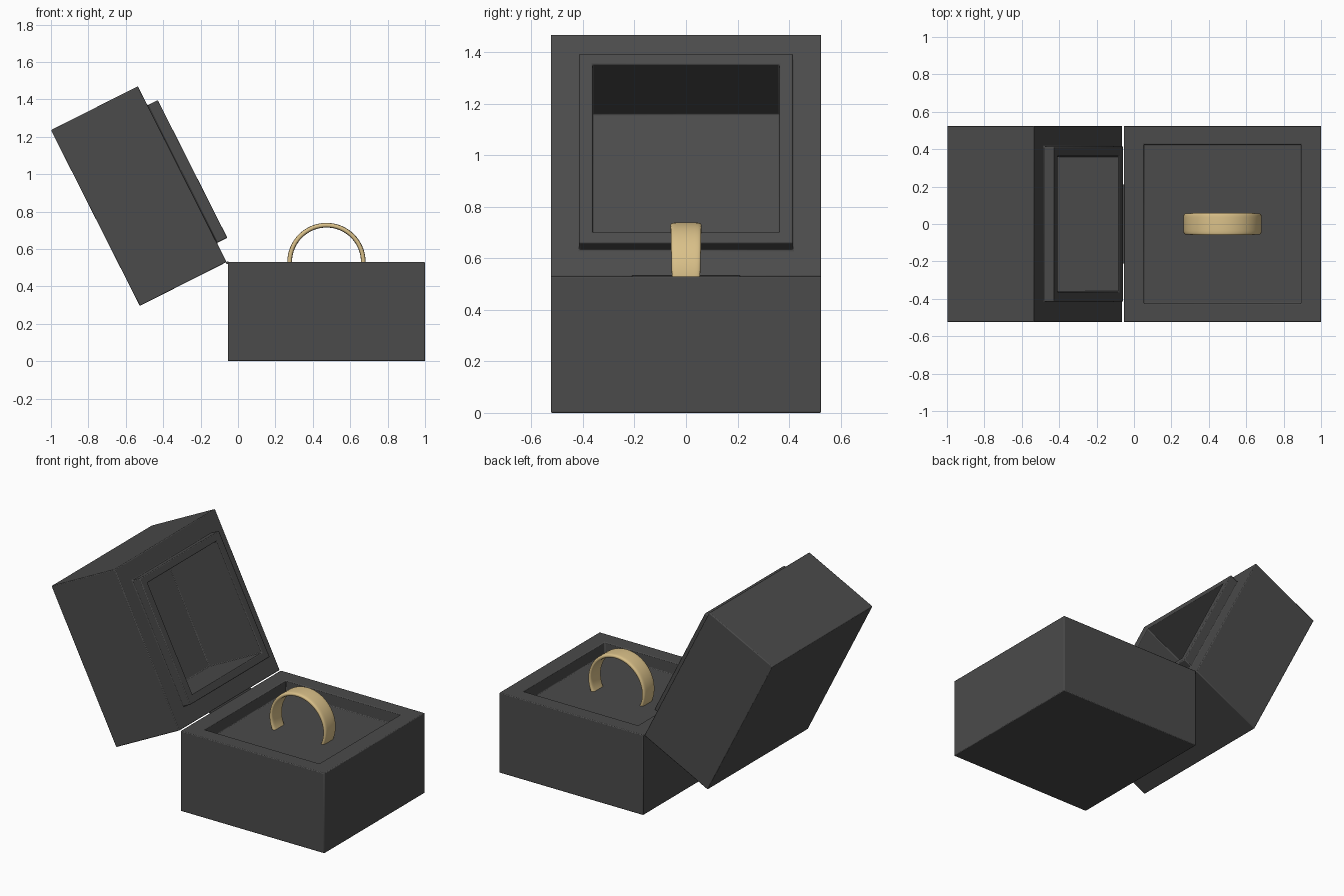
import bpy, bmesh, math
from mathutils import Vector, Matrix

cube = bpy.data.objects.get("Cube")
if cube:
    bpy.data.objects.remove(cube, do_unlink=True)


def material(name, rgb, roughness):
    mat = bpy.data.materials.new(name)
    mat.use_nodes = True
    mat.diffuse_color = (*rgb, 1)
    bsdf = mat.node_tree.nodes["Principled BSDF"]
    bsdf.inputs["Base Color"].default_value = (*rgb, 1)
    bsdf.inputs["Roughness"].default_value = roughness
    return mat


charcoal = material("charcoal", (0.07, 0.07, 0.07), 0.8)
gold = material("gold", (0.70, 0.53, 0.25), 0.4)


def finish(bm, name, mat, bevel=0.0):
    """Turn a bmesh into an object with softened edges."""
    bmesh.ops.recalc_face_normals(bm, faces=bm.faces)
    mesh = bpy.data.meshes.new(name)
    bm.to_mesh(mesh)
    bm.free()
    mesh.materials.append(mat)
    obj = bpy.data.objects.new(name, mesh)
    bpy.context.collection.objects.link(obj)
    if bevel:
        mod = obj.modifiers.new("soft_edges", "BEVEL")
        mod.width = bevel
        mod.segments = 2
    bpy.ops.object.select_all(action="DESELECT")
    obj.select_set(True)
    bpy.context.view_layer.objects.active = obj
    bpy.ops.object.shade_smooth_by_angle(angle=math.radians(40))
    return obj


def stepped_box(name, length, width, height, steps):
    """Box with its top at z = 0; each step insets the top face and raises or sinks it."""
    bm = bmesh.new()
    place = Matrix.Translation((0, 0, -height / 2)) @ Matrix.Diagonal((length, width, height, 1))
    bmesh.ops.create_cube(bm, size=1, matrix=place)
    bm.normal_update()
    face = max(bm.faces, key=lambda f: f.normal.z)
    for inner_length, inner_width, rise in steps:
        bmesh.ops.inset_individual(bm, faces=[face], thickness=0.02)
        for v in face.verts:
            v.co.x = math.copysign(inner_length / 2, v.co.x)
            v.co.y = math.copysign(inner_width / 2, v.co.y)
        face = bmesh.ops.extrude_discrete_faces(bm, faces=[face])["faces"][0]
        bmesh.ops.translate(bm, verts=face.verts, vec=(0, 0, rise))
    return finish(bm, name, charcoal, 0.005)


# Base with the sunken cushion
base_top = 0.53
base = stepped_box("base_box", 1.054, 1.05, base_top, [(0.84, 0.85, -0.08)])
base.location = (0.473, 0, base_top)

# Lid, swung open about the hinge, with a raised lip around a deep cavity
lid_length = 1.053
tilt = math.radians(63.2)
hinge_point = Vector((-0.061, 0, base_top))
along = Vector((-math.cos(tilt), 0, math.sin(tilt)))
lid = stepped_box("lid_box", lid_length, 1.05, 0.52,
                  [(0.825, 0.83, 0.062), (0.73, 0.725, -0.43)])
lid.rotation_euler.y = tilt
lid.location = hinge_point + along * lid_length / 2

# Hinge pin between lid and base
bm = bmesh.new()
bmesh.ops.create_cone(bm, cap_ends=True, segments=12, radius1=0.007, radius2=0.007, depth=0.42,
                      matrix=Matrix.Rotation(math.pi / 2, 4, "X"))
hinge = finish(bm, "hinge_pin", charcoal)
hinge.location = (-0.057, 0, base_top - 0.003)

# Ring: rounded band section swept round, narrowing towards its lower half
bm = bmesh.new()
sides, turns = 24, 64
radius, half_thick = 0.197, 0.0125
loops = []
for i in range(turns):
    a = math.tau * i / turns
    half_width = 0.055 + 0.005 * math.sin(a)
    loop = []
    for j in range(sides):
        t = math.tau * j / sides
        c, s = math.cos(t), math.sin(t)
        y = half_width * math.copysign(abs(c) ** 0.4, c)
        r = radius + half_thick * math.copysign(abs(s) ** 0.6, s)
        loop.append(bm.verts.new((r * math.cos(a), y, r * math.sin(a))))
    loops.append(loop)
for i in range(turns):
    here, ahead = loops[i], loops[(i + 1) % turns]
    for j in range(sides):
        k = (j + 1) % sides
        bm.faces.new((here[j], here[k], ahead[k], ahead[j]))
ring = finish(bm, "ring_band", gold)
ring.location = (0.473, 0, base_top)
